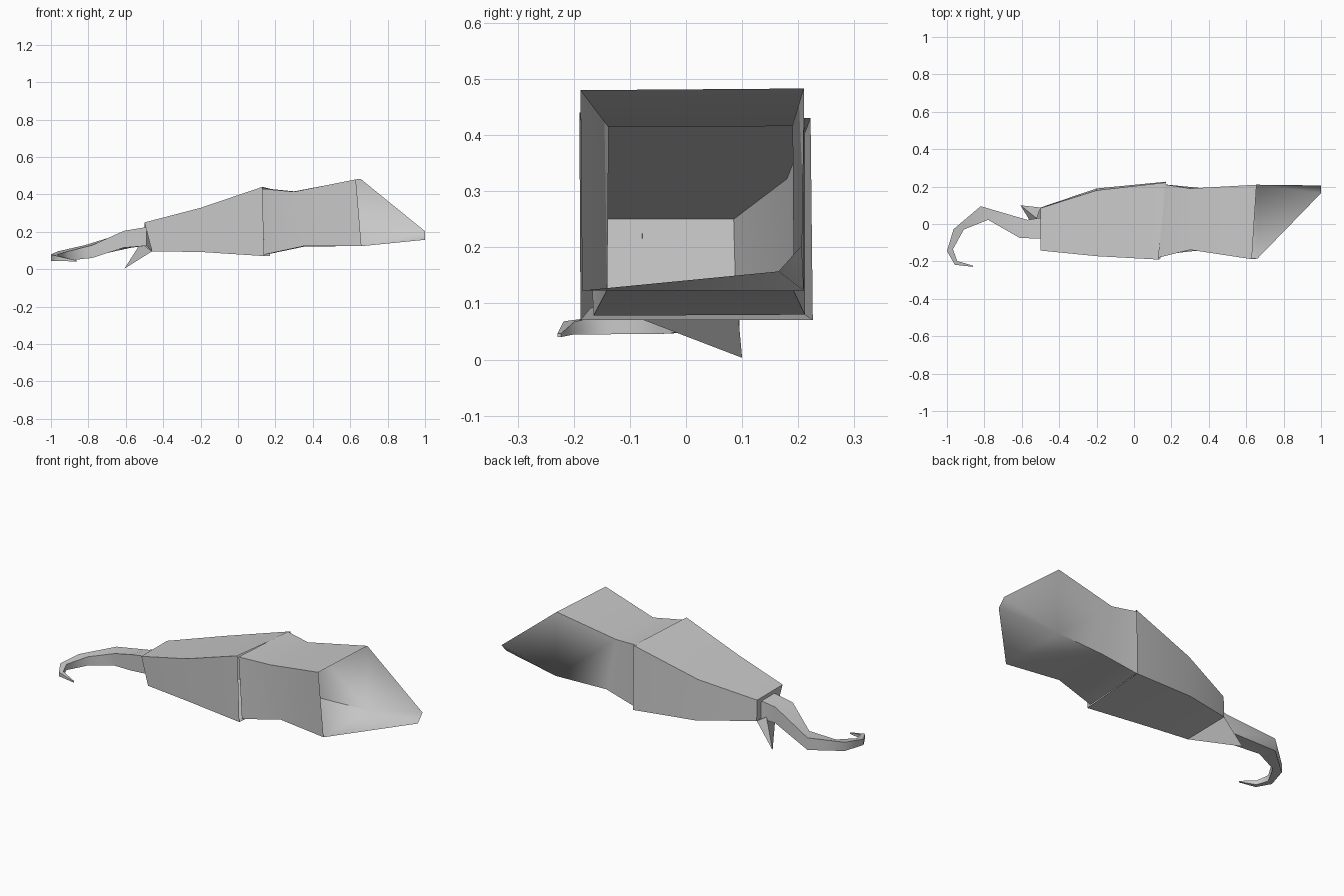
import bpy, bmesh, math
from mathutils import Vector

if "Cube" in bpy.data.objects:
    bpy.data.objects.remove(bpy.data.objects["Cube"])

grey = bpy.data.materials.new("plain_grey")
grey.diffuse_color = (0.58, 0.58, 0.58, 1)
grey.use_nodes = True
grey.node_tree.nodes["Principled BSDF"].inputs["Base Color"].default_value = grey.diffuse_color


def finish(name, bm, angle):
    mesh = bpy.data.meshes.new(name)
    bm.to_mesh(mesh)
    bm.free()
    mesh.materials.append(grey)
    ob = bpy.data.objects.new(name, mesh)
    bpy.context.collection.objects.link(ob)
    bpy.ops.object.select_all(action='DESELECT')
    ob.select_set(True)
    bpy.context.view_layer.objects.active = ob
    bpy.ops.object.shade_smooth_by_angle(angle=math.radians(angle))
    return ob


def loft(bm, rings):
    """Skin a list of four-cornered rings, ordered from +x to -x."""
    rows = [[bm.verts.new(p) for p in r] for r in rings]
    for a, b in zip(rows, rows[1:]):
        for i in range(4):
            j = (i + 1) % 4
            bm.faces.new((a[i], a[j], b[j], b[i]))
    return rows


# corner order: front bottom, back bottom, back top, front top
def box(x, y0, y1, z0, z1):
    return [(x, y0, z0), (x, y1, z0), (x, y1, z1), (x, y0, z1)]


# upper sleeve: open at the shoulder, with a pointed flap at the back corner
bm = bmesh.new()
shoulder = [(0.66, -0.185, 0.123), (0.66, 0.21, 0.123),
            (0.655, 0.21, 0.483), (0.63, -0.188, 0.48)]
waist = [(0.36, -0.14, 0.125), (0.36, 0.192, 0.122),
         (0.30, 0.19, 0.416), (0.30, -0.138, 0.414)]
inner_end = [(0.14, -0.165, 0.078), (0.16, 0.212, 0.08),
             (0.16, 0.212, 0.43), (0.13, -0.18, 0.43)]
rows = loft(bm, [shoulder, waist, inner_end])
fb, bb, bt, ft = rows[0]
tip_a = bm.verts.new((1.0, 0.165, 0.157))
tip_b = bm.verts.new((1.0, 0.206, 0.203))
bm.faces.new((fb, tip_a, bb))
bm.faces.new((bb, tip_a, tip_b))
bm.faces.new((bb, tip_b, bt))
finish("upper_sleeve", bm, 50)

# forearm sleeve: wide cuff at the elbow, narrowing to a closed wrist
bm = bmesh.new()
elbow = [(0.14, -0.188, 0.07), (0.17, 0.226, 0.07),
         (0.17, 0.222, 0.43), (0.13, -0.19, 0.44)]
middle = [(-0.20, -0.17, 0.092), (-0.20, 0.19, 0.095),
          (-0.20, 0.18, 0.322), (-0.20, -0.172, 0.328)]
wrist = [(-0.46, -0.14, 0.095), (-0.50, 0.088, 0.135),
         (-0.50, 0.085, 0.25), (-0.50, -0.142, 0.25)]
rows = loft(bm, [elbow, middle, wrist])
bm.faces.new(rows[-1])
finish("forearm_sleeve", bm, 40)

# pointed flap hanging under the wrist
bm = bmesh.new()
base = [bm.verts.new(p) for p in (wrist[0], wrist[1], (-0.52, 0.03, 0.14))]
tip = bm.verts.new((-0.607, 0.10, 0.003))
for i in range(3):
    bm.faces.new((base[i], base[(i + 1) % 3], tip))
bmesh.ops.recalc_face_normals(bm, faces=bm.faces)
finish("wrist_flap", bm, 30)

# hand: narrow boxes following a curl, each (front/inner xy, back/outer xy, z0, z1)
bm = bmesh.new()
curl = [
    ((-0.49, -0.078), (-0.49, 0.035), 0.125, 0.225),
    ((-0.61, -0.075), (-0.57, 0.022), 0.115, 0.205),
    ((-0.78, 0.022), (-0.82, 0.095), 0.06, 0.128),
    ((-0.91, -0.03), (-0.965, -0.028), 0.046, 0.095),
    ((-0.968, -0.135), (-1.0, -0.145), 0.045, 0.078),
    ((-0.945, -0.198), (-0.958, -0.218), 0.045, 0.068),
    ((-0.86, -0.223), (-0.86, -0.229), 0.04, 0.046),
]
rings = [[(*i, z0), (*o, z0), (*o, z1), (*i, z1)] for i, o, z0, z1 in curl]
rows = loft(bm, rings)
bm.faces.new(rows[-1])
finish("curled_hand", bm, 60)
